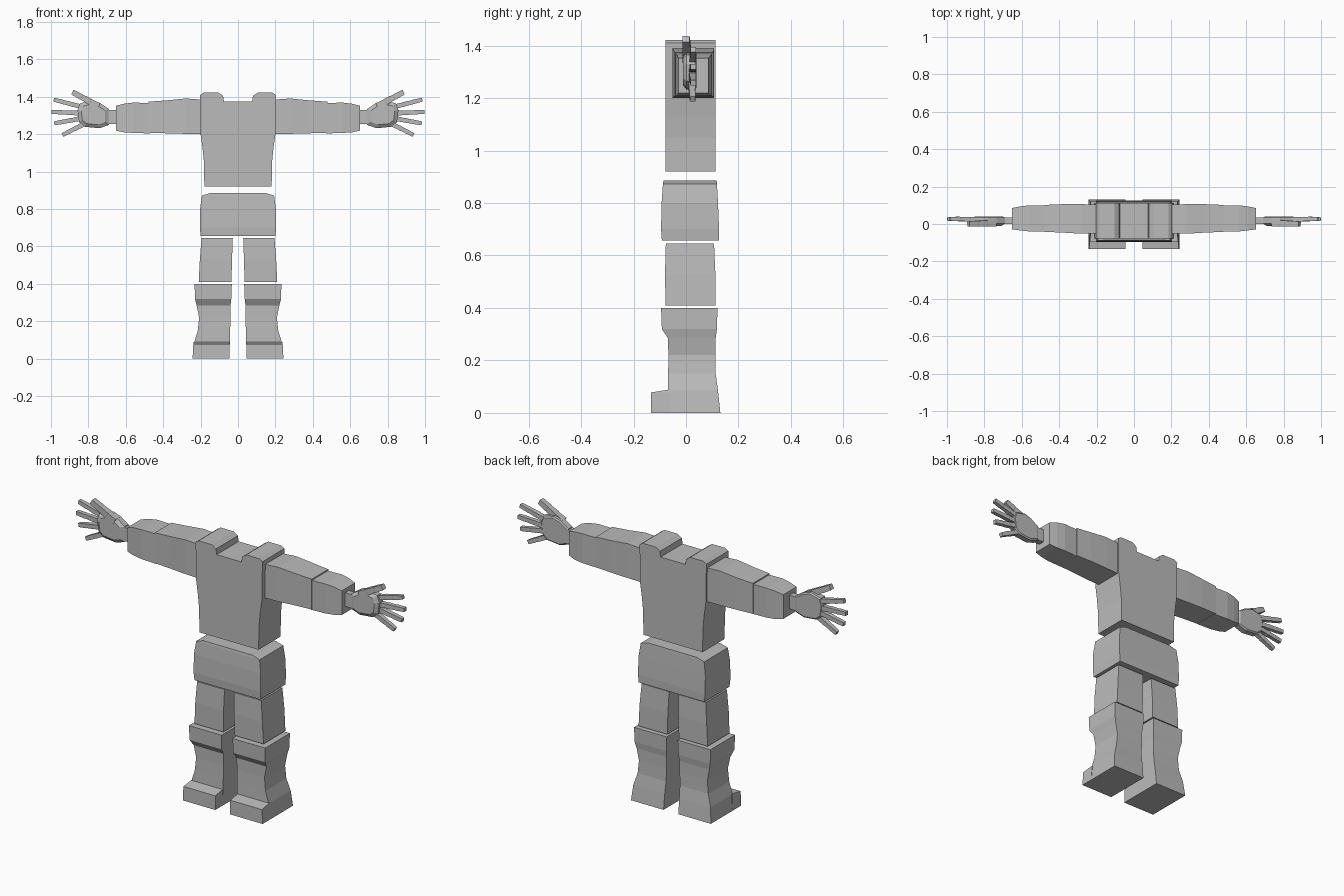
import bpy, bmesh
from mathutils import Vector

cube = bpy.data.objects.get("Cube")
if cube:
    bpy.data.objects.remove(cube, do_unlink=True)

GREY = (0.5, 0.5, 0.5, 1.0)
mat = bpy.data.materials.new("plain grey")
mat.use_nodes = True
mat.diffuse_color = GREY
mat.node_tree.nodes["Principled BSDF"].inputs["Base Color"].default_value = GREY


def finish(name, rings):
    """Skin a list of equal rings into a closed flat-shaded solid."""
    bm = bmesh.new()
    loops = [[bm.verts.new(p) for p in ring] for ring in rings]
    n = len(loops[0])
    for low, high in zip(loops, loops[1:]):
        for i in range(n):
            j = (i + 1) % n
            bm.faces.new((low[i], low[j], high[j], high[i]))
    bm.faces.new(loops[0])
    bm.faces.new(loops[-1])
    bmesh.ops.recalc_face_normals(bm, faces=bm.faces)
    mesh = bpy.data.meshes.new(name)
    bm.to_mesh(mesh)
    bm.free()
    mesh.materials.append(mat)
    obj = bpy.data.objects.new(name, mesh)
    bpy.context.collection.objects.link(obj)


def loft(name, axis, sections, s=1):
    """Rectangular sections (t, a0, a1, b0, b1) along x (a=y, b=z) or z (a=x, b=y)."""
    rings = []
    for t, a0, a1, b0, b1 in sections:
        corners = ((a0, b0), (a1, b0), (a1, b1), (a0, b1))
        rings.append([(s * t, a, b) if axis == "x" else (s * a, b, t) for a, b in corners])
    finish(name, rings)


def plate(name, outline, slices, s=1):
    """Front outline (x, z) repeated at depths (y, scale) about its centre."""
    cx = sum(p[0] for p in outline) / len(outline)
    cz = sum(p[1] for p in outline) / len(outline)
    finish(name, [[(s * (cx + (x - cx) * k), y, cz + (z - cz) * k) for x, z in outline]
                  for y, k in slices])


def finger(name, start, end, width, s):
    """Three slightly tapering square knuckle segments in one chain."""
    a, b = Vector(start), Vector(end)
    d = (b - a).normalized()
    side = d.cross(Vector((0, 1, 0))).normalized()
    up = side.cross(d)
    rings = []
    for i in range(3):
        for t, k in ((i / 3, 1.0), ((i + 0.92) / 3, 0.86)):
            c = a.lerp(b, t if (i, k) != (2, 0.86) else 1)
            r = width * 0.5 * k * (1 - 0.06 * i)
            ring = [c + side * u * r + up * v * r for u, v in ((-1, -1), (1, -1), (1, 1), (-1, 1))]
            rings.append([(s * p.x, p.y, p.z) for p in ring])
    finish(name, rings)


# Vest with raised shoulders and a square neck notch
half = [(0.18, 0.92), (0.182, 1.05), (0.19, 1.13), (0.2, 1.2), (0.203, 1.41),
        (0.185, 1.422), (0.105, 1.422), (0.08, 1.405), (0.075, 1.375)]
plate("torso", half + [(-x, z) for x, z in reversed(half)], ((-0.078, 1), (0.113, 1)))

# Hips
loft("pelvis", "z", [(0.657, -0.2, 0.2, -0.092, 0.125), (0.7, -0.204, 0.204, -0.095, 0.126),
                     (0.8, -0.203, 0.203, -0.093, 0.122), (0.872, -0.193, 0.193, -0.088, 0.118),
                     (0.885, -0.15, 0.15, -0.086, 0.117)])

palm = [(0.69, 1.25), (0.74, 1.232), (0.82, 1.24), (0.85, 1.265), (0.858, 1.33),
        (0.845, 1.365), (0.78, 1.38), (0.735, 1.365), (0.69, 1.335)]
fingers = {
    "index_finger": ((0.83, 0.025, 1.345), (0.985, 0.028, 1.385)),
    "middle_finger": ((0.84, 0.025, 1.312), (0.998, 0.028, 1.32)),
    "ring_finger": ((0.84, 0.025, 1.284), (0.983, 0.028, 1.258)),
    "little_finger": ((0.82, 0.022, 1.256), (0.938, 0.025, 1.196)),
}

for side, s in (("left", 1), ("right", -1)):
    # Leg and boot
    loft(side + "_thigh", "z", [(0.41, 0.035, 0.21, -0.078, 0.112), (0.53, 0.032, 0.204, -0.08, 0.112),
                                (0.645, 0.028, 0.195, -0.077, 0.107)], s)
    loft(side + "_shin", "z", [(0, 0.045, 0.243, -0.07, 0.131), (0.085, 0.044, 0.235, -0.069, 0.122),
                               (0.15, 0.042, 0.215, -0.068, 0.113), (0.22, 0.04, 0.208, -0.067, 0.112),
                               (0.285, 0.04, 0.221, -0.069, 0.113), (0.32, 0.036, 0.23, -0.092, 0.118),
                               (0.4, 0.033, 0.232, -0.095, 0.12)], s)
    loft(side + "_toe", "z", [(0, 0.045, 0.243, -0.133, -0.06), (0.078, 0.045, 0.239, -0.133, -0.06),
                              (0.088, 0.045, 0.237, -0.07, -0.06)], s)

    # Arm
    loft(side + "_upper_arm", "x", [(0.19, -0.052, 0.104, 1.2, 1.385), (0.28, -0.052, 0.106, 1.202, 1.391),
                                    (0.38, -0.046, 0.106, 1.205, 1.381), (0.478, -0.042, 0.102, 1.207, 1.374)], s)
    loft(side + "_forearm", "x", [(0.47, -0.04, 0.098, 1.204, 1.367), (0.56, -0.04, 0.1, 1.207, 1.369),
                                  (0.61, -0.034, 0.094, 1.21, 1.363), (0.652, -0.029, 0.085, 1.219, 1.352)], s)
    loft(side + "_wrist", "x", [(0.62, 0.0, 0.034, 1.255, 1.33), (0.71, 0.0, 0.034, 1.255, 1.33)], s)

    # Hand
    plate(side + "_palm", palm, ((-0.012, 0.75), (0.002, 1), (0.034, 1), (0.04, 0.9)), s)
    finger(side + "_thumb", (0.745, 0.005, 1.35), (0.885, 0.0, 1.425), 0.036, s)
    for name, (start, end) in fingers.items():
        finger(side + "_" + name, start, end, 0.027, s)
